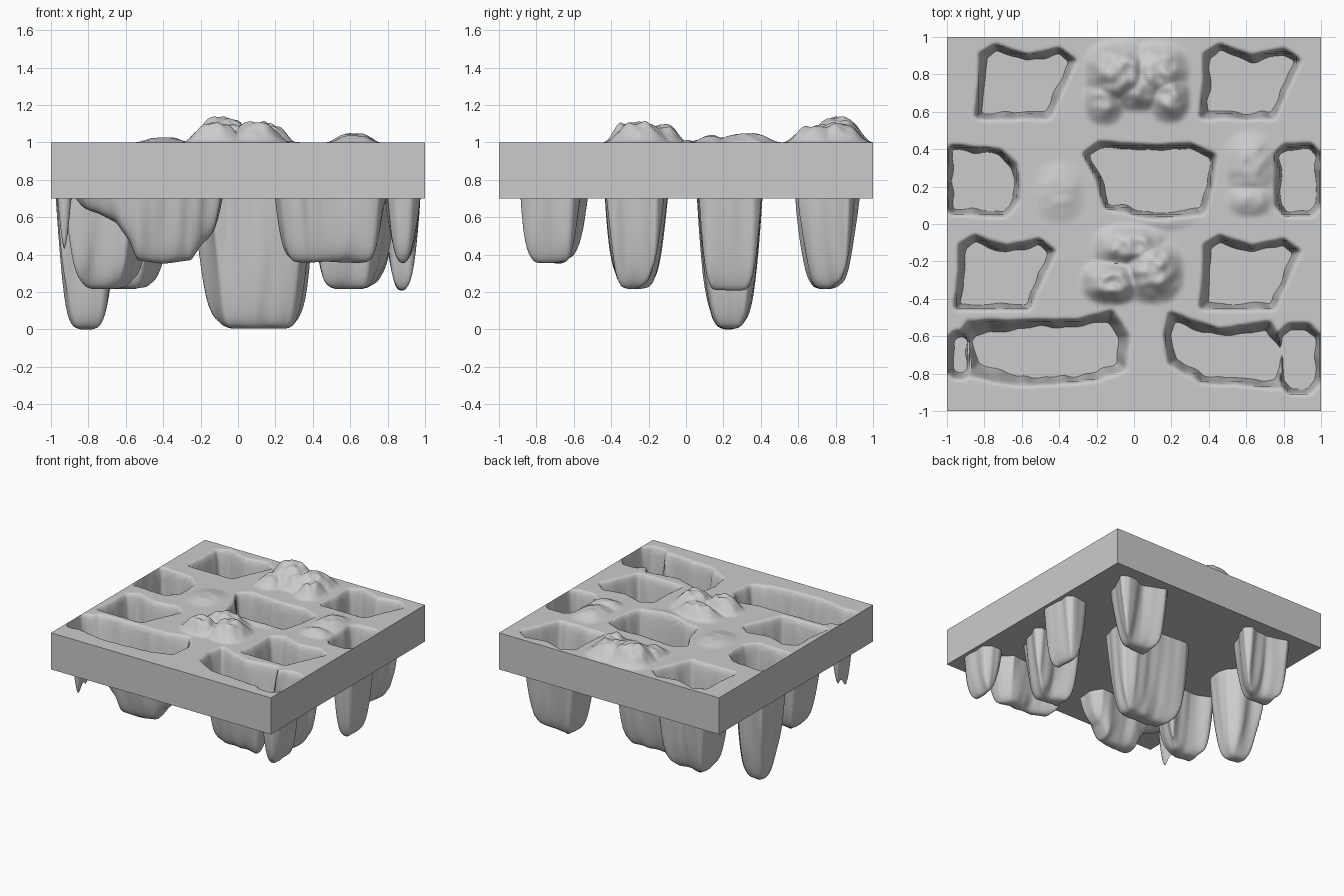
import bpy, bmesh, math
from mathutils import Vector, noise

if "Cube" in bpy.data.objects:
    bpy.data.objects.remove(bpy.data.objects["Cube"])

N = 200            # terrain grid cells per side
LIP = 0.018        # soft lip reaching outside each pit outline
TOP, BASE = 1.0, 0.7


def box_poly(x0, x1, y0, y1, c=0.05):
    """Rectangle outline with clipped corners."""
    return [(x0 + c, y0), (x1 - c, y0), (x1, y0 + c), (x1, y1 - c),
            (x1 - c, y1), (x0 + c, y1), (x0, y1 - c), (x0, y0 + c)]


# Four-lobed outline shared by the repeated pits
LOBED = [(-.24, -.19), (.13, -.19), (.18, -.07), (.26, .1), (.19, .15),
         (.02, .115), (-.15, .17), (-.22, .13), (-.22, 0)]


def lobed(cx, cy):
    return [(cx + x, cy + y) for x, y in LOBED]


def ramp(points, x):
    """Piecewise-linear lookup."""
    if x <= points[0][0]:
        return points[0][1]
    for (a, za), (b, zb) in zip(points, points[1:]):
        if x <= b:
            return za + (zb - za) * (x - a) / (b - a)
    return points[-1][1]


# Wall profile: distance from the lip -> share of the depth
WALL = [(0, 0), (.012, .07), (.024, .25), (.04, .5), (.06, .72), (.08, .86),
        (.1, .94), (.125, .985), (.16, 1)]

# Pits: outline, floor height along x, wall steepness
pits = [
    (lobed(-.59, .77), [(0, .215)], 1), (lobed(.61, .77), [(0, .215)], 1),
    (lobed(-.70, -.25), [(0, .215)], 1), (lobed(.61, -.25), [(0, .215)], 1),
    # middle row
    ([(-.97, .07), (-.7, .06), (-.63, .13), (-.64, .31), (-.72, .38),
      (-.97, .4), (-.985, .24)], [(0, 0)], 1),
    ([(-.14, .1), (.1, .05), (.36, .07), (.4, .2), (.42, .36), (.3, .41),
      (.1, .4), (-.18, .42), (-.25, .37), (-.19, .26)], [(0, .005)], 1),
    (box_poly(.775, .98, .06, .41, .04), [(0, .205)], 1.25),
    # front row
    ([(-.88, -.8), (-.62, -.85), (-.2, -.82), (-.06, -.77), (-.04, -.6),
      (-.12, -.48), (-.3, -.53), (-.88, -.53), (-.94, -.62)],
     [(-.88, .66), (-.75, .62), (-.65, .57), (-.58, .47), (-.54, .37),
      (-.4, .35), (-.25, .37), (-.19, .46), (-.12, .5), (-.05, .6)], 1),
    ([(.2, -.74), (.36, -.83), (.78, -.86), (.81, -.7), (.72, -.54),
      (.45, -.58), (.2, -.49), (.18, -.6)], [(0, .355)], 1),
    (box_poly(.785, .98, -.89, -.55, .05), [(0, .35)], 1.25),
    (box_poly(-.985, -.875, -.81, -.59, .03), [(0, .27)], 1),
]
bounded = [(p, f, s, min(a for a, b in p) - LIP, max(a for a, b in p) + LIP,
            min(b for a, b in p) - LIP, max(b for a, b in p) + LIP)
           for p, f, s in pits]

# Mounds: centre x, y, half sizes, height
mounds = [
    (-.08, .81, .2, .19, .13), (.12, .82, .19, .17, .095), (-.16, .66, .12, .14, .065),
    (.19, .68, .12, .15, .08), (.02, .74, .2, .15, .085),
    (-.02, -.12, .22, .13, .085), (-.12, -.31, .18, .13, .1), (.1, -.25, .18, .19, .1),
    (-.4, .17, .15, .18, .025), (.62, .32, .15, .19, .045), (.62, .13, .14, .1, .035),
    (.15, .02, .2, .06, .012),
]


def signed_distance(x, y, poly):
    """Distance to the outline, positive inside."""
    hit, best = False, 9.0
    for i, (bx, by) in enumerate(poly):
        ax, ay = poly[i - 1]
        if (ay > y) != (by > y) and x < ax + (bx - ax) * (y - ay) / (by - ay):
            hit = not hit
        ex, ey = bx - ax, by - ay
        t = max(0, min(1, ((x - ax) * ex + (y - ay) * ey) / (ex * ex + ey * ey)))
        best = min(best, math.hypot(x - ax - t * ex, y - ay - t * ey))
    return best if hit else -best


def height(x, y):
    # deepest pit wins
    z = TOP
    for poly, floor, steep, x0, x1, y0, y1 in bounded:
        if x0 < x < x1 and y0 < y < y1:
            d = signed_distance(x, y, poly) + LIP
            if d > 0:
                # fluted walls
                d += min(d, .025) * .8 * noise.noise(Vector((x * 11, y * 11, 3)))
                z = min(z, TOP - (TOP - ramp(floor, x)) * ramp(WALL, d * steep))
    if z < TOP:
        return z
    # rugged mounds
    h = 0
    for cx, cy, sx, sy, top in mounds:
        u, v = abs(x - cx) / sx, abs(y - cy) / sy
        r = (u ** 2.4 + v ** 2.4) ** (1 / 2.4)
        if r < 1:
            k = min(1, (1 - r) * 1.35)
            k = k * k * (3 - 2 * k)
            h = max(h, top * k * (1 + .25 * noise.noise(Vector((x * 18, y * 18, 0)))))
    return TOP + h


def add_object(name, bm):
    mesh = bpy.data.meshes.new(name)
    bm.to_mesh(mesh)
    bm.free()
    obj = bpy.data.objects.new(name, mesh)
    bpy.context.collection.objects.link(obj)
    return obj


# Terrain sheet with pits and mounds
bm = bmesh.new()
bmesh.ops.create_grid(bm, x_segments=N, y_segments=N, size=1)
for v in bm.verts:
    edge = max(abs(v.co.x), abs(v.co.y)) > .999
    v.co.z = TOP if edge else height(v.co.x, v.co.y)
# soften the pit rims and floors
inner = [v for v in bm.verts if not v.is_boundary]
for _ in range(2):
    bmesh.ops.smooth_vert(bm, verts=inner, factor=.5, use_axis_z=True)
terrain = add_object("terrain_surface", bm)
bpy.context.view_layer.objects.active = terrain
terrain.select_set(True)
bpy.ops.object.shade_smooth_by_angle(angle=math.radians(60))

# Slab sides and underside, open at the top
bm = bmesh.new()
bmesh.ops.create_cube(bm, size=1)
for v in bm.verts:
    v.co = (v.co.x * 2, v.co.y * 2, TOP if v.co.z > 0 else BASE)
bm.normal_update()
bmesh.ops.delete(bm, geom=[f for f in bm.faces if f.normal.z > .5], context='FACES_ONLY')
add_object("slab_base", bm)
